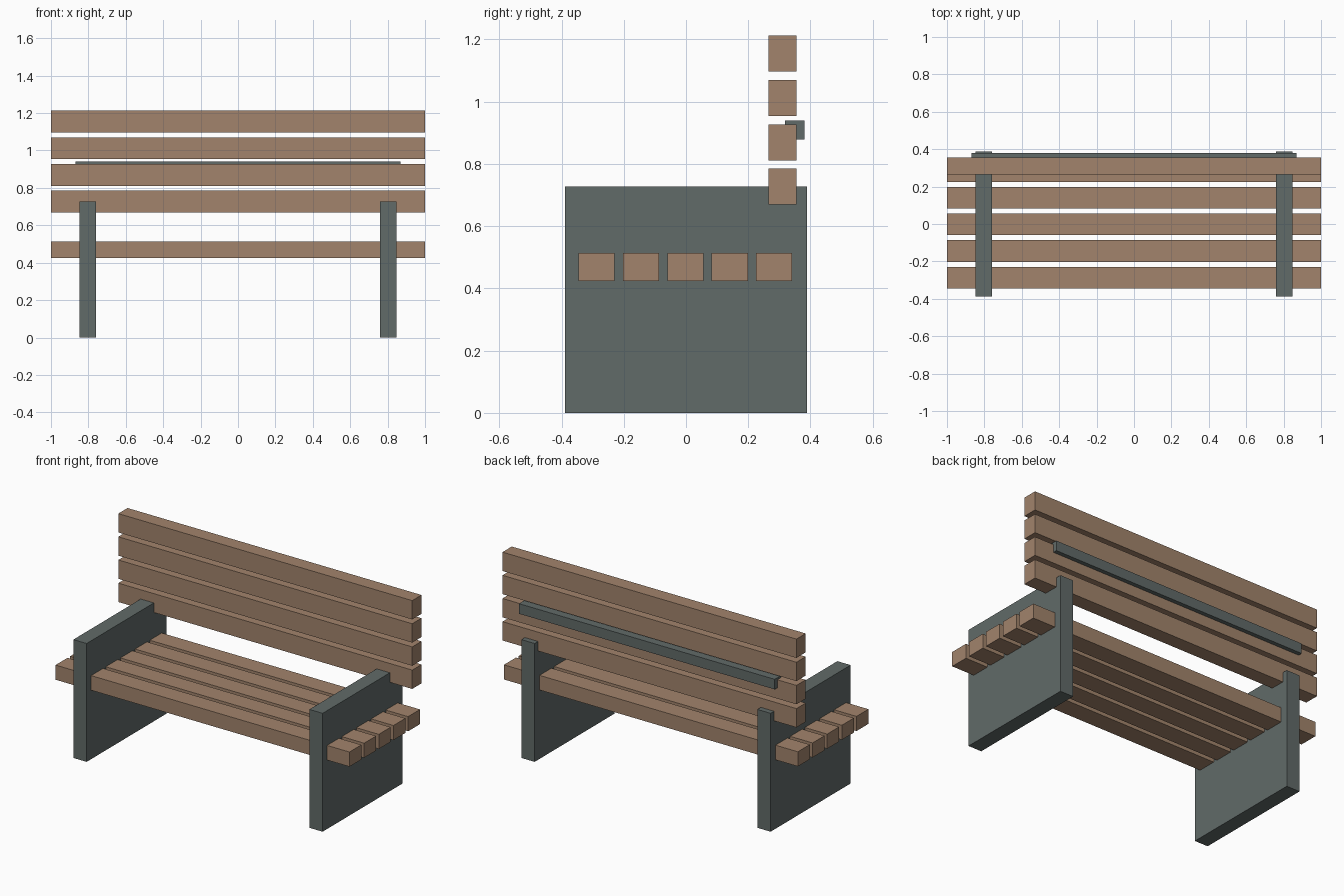
import bpy

if "Cube" in bpy.data.objects:
    bpy.data.objects.remove(bpy.data.objects["Cube"])


def material(name, rgb):
    m = bpy.data.materials.new(name)
    m.diffuse_color = (*rgb, 1)
    m.use_nodes = True
    m.node_tree.nodes["Principled BSDF"].inputs["Base Color"].default_value = m.diffuse_color
    return m


wood = material("wood", (0.36, 0.23, 0.15))
metal = material("painted_metal", (0.12, 0.145, 0.14))


def box(name, centre, size, mat):
    bpy.ops.mesh.primitive_cube_add(size=1, location=centre)
    ob = bpy.context.object
    ob.name = name
    ob.scale = size
    bpy.ops.object.transform_apply(location=False, rotation=False, scale=True)
    ob.data.materials.append(mat)
    return ob


PITCH = 0.1425   # spacing between slats
WIDTH = 0.116    # slat width
THICK = 0.09     # slat and panel thickness

# Solid end panels
for side, x in (("left", -0.803), ("right", 0.803)):
    box(f"{side}_end_panel", (x, 0, 0.364), (THICK, 0.777, 0.728), metal)

# Seat slats, running through the panels
for i in range(5):
    box(f"seat_slat_{i + 1}", (0, (i - 2) * PITCH - 0.002, 0.469),
        (2, WIDTH, THICK), wood)

# Upright backrest slats
for i in range(4):
    box(f"back_slat_{i + 1}", (0, 0.31, 0.727 + i * PITCH),
        (2, THICK, WIDTH), wood)

# Rail behind the backrest
box("back_rail", (0, 0.349, 0.909), (1.74, 0.063, 0.062), metal)
